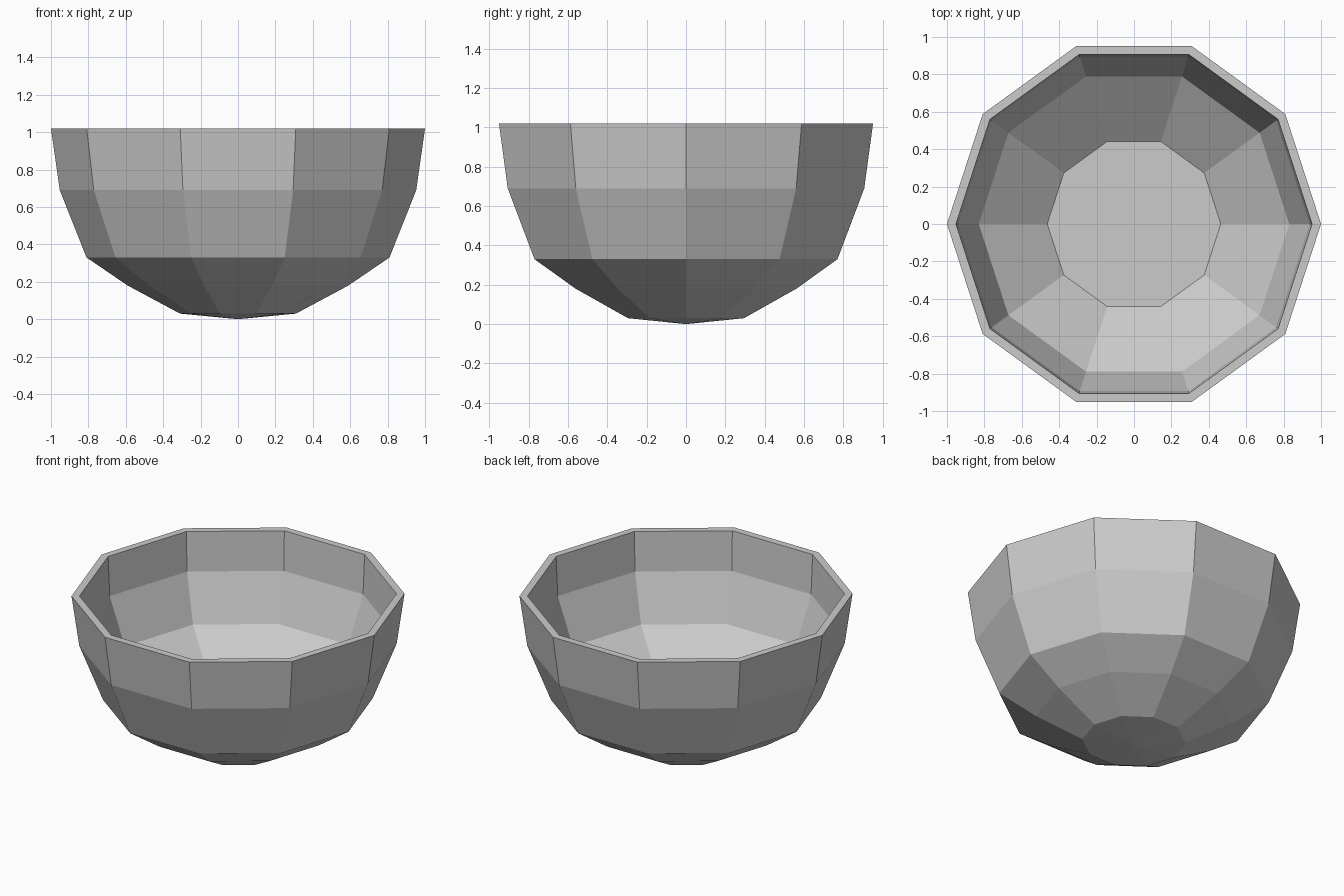
import bpy
import bmesh
from math import cos, sin, pi

if "Cube" in bpy.data.objects:
    bpy.data.objects.remove(bpy.data.objects["Cube"])

SIDES = 10

# Cross-section (radius, height): underside, outer wall, rim, inner wall, floor
OUTER = [(0.31, 0.03), (0.59, 0.18), (0.81, 0.33), (0.953, 0.69), (1.0, 1.02)]
INNER = [(0.952, 1.02), (0.94, 0.76), (0.83, 0.457), (0.464, 0.18)]


def decagon(bm, radius, z):
    return [bm.verts.new((radius * cos(2 * pi * i / SIDES),
                          radius * sin(2 * pi * i / SIDES), z))
            for i in range(SIDES)]


bm = bmesh.new()
rings = [decagon(bm, r, z) for r, z in OUTER + INNER]

# Outer wall, rim and inner wall
for low, high in zip(rings, rings[1:]):
    for i in range(SIDES):
        j = (i + 1) % SIDES
        bm.faces.new((low[i], low[j], high[j], high[i]))

# Shallow pointed underside
tip = bm.verts.new((0, 0, 0))
for i in range(SIDES):
    bm.faces.new((tip, rings[0][(i + 1) % SIDES], rings[0][i]))

# Flat inner floor
bm.faces.new(rings[-1])

bmesh.ops.recalc_face_normals(bm, faces=bm.faces[:])
mesh = bpy.data.meshes.new("bowl")
bm.to_mesh(mesh)
bm.free()
bowl = bpy.data.objects.new("bowl", mesh)
bpy.context.collection.objects.link(bowl)
